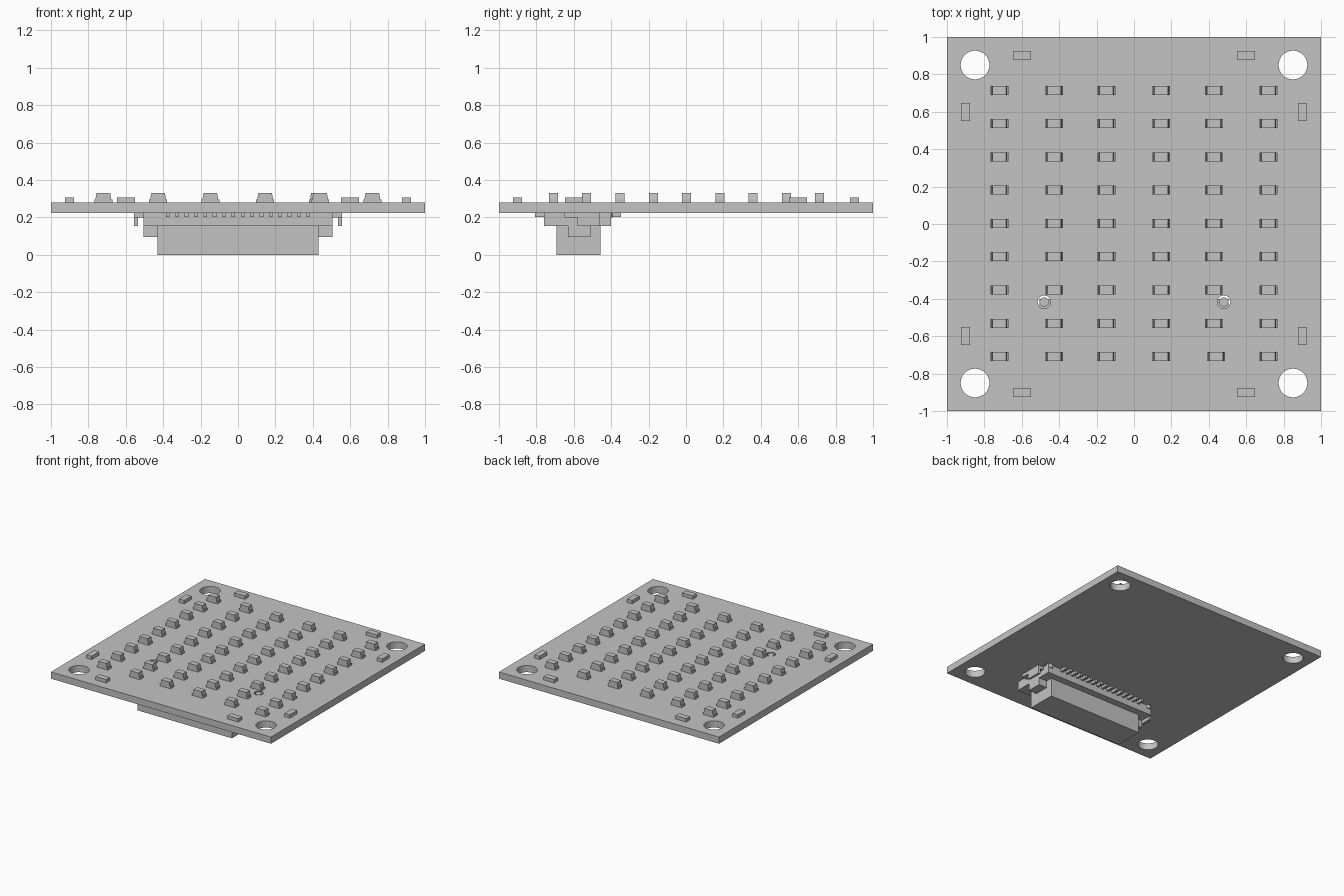
import bpy, bmesh
from mathutils import Matrix, Vector

cube = bpy.data.objects.get("Cube")
if cube:
    bpy.data.objects.remove(cube, do_unlink=True)

GREY = (0.55, 0.55, 0.55, 1)
grey = bpy.data.materials.new("plain_grey")
grey.use_nodes = True
grey.diffuse_color = GREY
grey.node_tree.nodes["Principled BSDF"].inputs["Base Color"].default_value = GREY

BOTTOM, TOP = 0.225, 0.28


def box(bm, x, y, z, taper=1.0):
    """Box from (low, high) ranges; taper narrows the top along x."""
    size = [hi - lo for lo, hi in (x, y, z)]
    centre = Vector([(lo + hi) / 2 for lo, hi in (x, y, z)])
    verts = bmesh.ops.create_cube(bm, size=1)["verts"]
    for v in verts:
        if v.co.z > 0:
            v.co.x *= taper
        v.co = Vector([c * s for c, s in zip(v.co, size)]) + centre


def cylinder(bm, x, y, radius, low, high):
    bmesh.ops.create_cone(bm, cap_ends=True, segments=32, radius1=radius, radius2=radius,
                          depth=high - low, matrix=Matrix.Translation((x, y, (low + high) / 2)))


def finish(name, bm, smooth=False):
    mesh = bpy.data.meshes.new(name)
    bm.to_mesh(mesh)
    bm.free()
    mesh.materials.append(grey)
    obj = bpy.data.objects.new(name, mesh)
    bpy.context.collection.objects.link(obj)
    if smooth:
        bpy.ops.object.select_all(action="DESELECT")
        obj.select_set(True)
        bpy.context.view_layer.objects.active = obj
        bpy.ops.object.shade_smooth_by_angle()
    return obj


def around(x, y):
    return (x - 0.048, x + 0.048), (y - 0.024, y + 0.024)


# Board with corner screw holes and two locating holes
bm = bmesh.new()
for sx in (-1, 1):
    for sy in (-1, 1):
        cylinder(bm, sx * 0.85, sy * 0.85, 0.077, 0.1, 0.4)
    cylinder(bm, sx * 0.48, -0.417, 0.035, 0.1, 0.4)
cutter = finish("hole_cutter", bm, smooth=True)
cutter.hide_render = True
cutter.hide_viewport = True

bm = bmesh.new()
box(bm, (-1, 1), (-1, 1), (BOTTOM, TOP))
board = finish("board", bm)
cut = board.modifiers.new("holes", "BOOLEAN")
cut.operation = "DIFFERENCE"
cut.solver = "EXACT"
cut.object = cutter

# Grid of lamps: flat base with a tapered lens
bases, lenses = bmesh.new(), bmesh.new()
for row in range(9):
    for column in (-0.72, -0.427, -0.148, 0.145, 0.427, 0.718):
        y = 0.715 - row * 0.178
        x = column + (0.012 if row == 8 and 0.4 < column < 0.5 else 0)
        xs, ys = around(x, y)
        box(bases, xs, ys, (TOP, 0.297))
        box(lenses, (x - 0.042, x + 0.042), ys, (0.297, 0.332), taper=0.86)
finish("lamp_bases", bases)
finish("lamp_lenses", lenses)

# Small chips along the edges
bm = bmesh.new()
for sx in (-1, 1):
    for sy in (-1, 1):
        xs, ys = around(sx * 0.6, sy * 0.9)
        box(bm, xs, ys, (TOP, 0.308))
        ys, xs = around(sy * 0.6, sx * 0.9)
        box(bm, xs, ys, (TOP, 0.308))
finish("edge_chips", bm)

# Connector under the board
bm = bmesh.new()
box(bm, (-0.505, 0.505), (-0.76, -0.40), (0.153, BOTTOM))
finish("connector_flange", bm)
bm = bmesh.new()
box(bm, (-0.43, 0.43), (-0.693, -0.457), (0, 0.153))
finish("connector_body", bm)

bm = bmesh.new()
for sx in (-1, 1):
    box(bm, sorted((sx * 0.43, sx * 0.505)), (-0.63, -0.51), (0.095, 0.153))
finish("connector_end_tabs", bm)

# Solder clips: a foot and a hanging plate at each end
bm = bmesh.new()
for sx in (-1, 1):
    box(bm, sorted((sx * 0.505, sx * 0.555)), (-0.65, -0.58), (0.2, BOTTOM))
    box(bm, sorted((sx * 0.535, sx * 0.555)), (-0.58, -0.46), (0.155, BOTTOM))
    box(bm, sorted((sx * 0.505, sx * 0.535)), (-0.58, -0.46), (0.2, BOTTOM))
finish("solder_clips", bm)

# Rows of contact pins on both long sides
bm = bmesh.new()
for i in range(16):
    x = (i - 7.5) * 0.05
    for ys in ((-0.807, -0.76), (-0.40, -0.348)):
        box(bm, (x - 0.01, x + 0.01), ys, (0.203, BOTTOM))
finish("contact_pins", bm)

# Locating pegs inside their holes
bm = bmesh.new()
for sx in (-1, 1):
    cylinder(bm, sx * 0.48, -0.417, 0.025, 0.2, 0.277)
finish("locating_pegs", bm, smooth=True)
